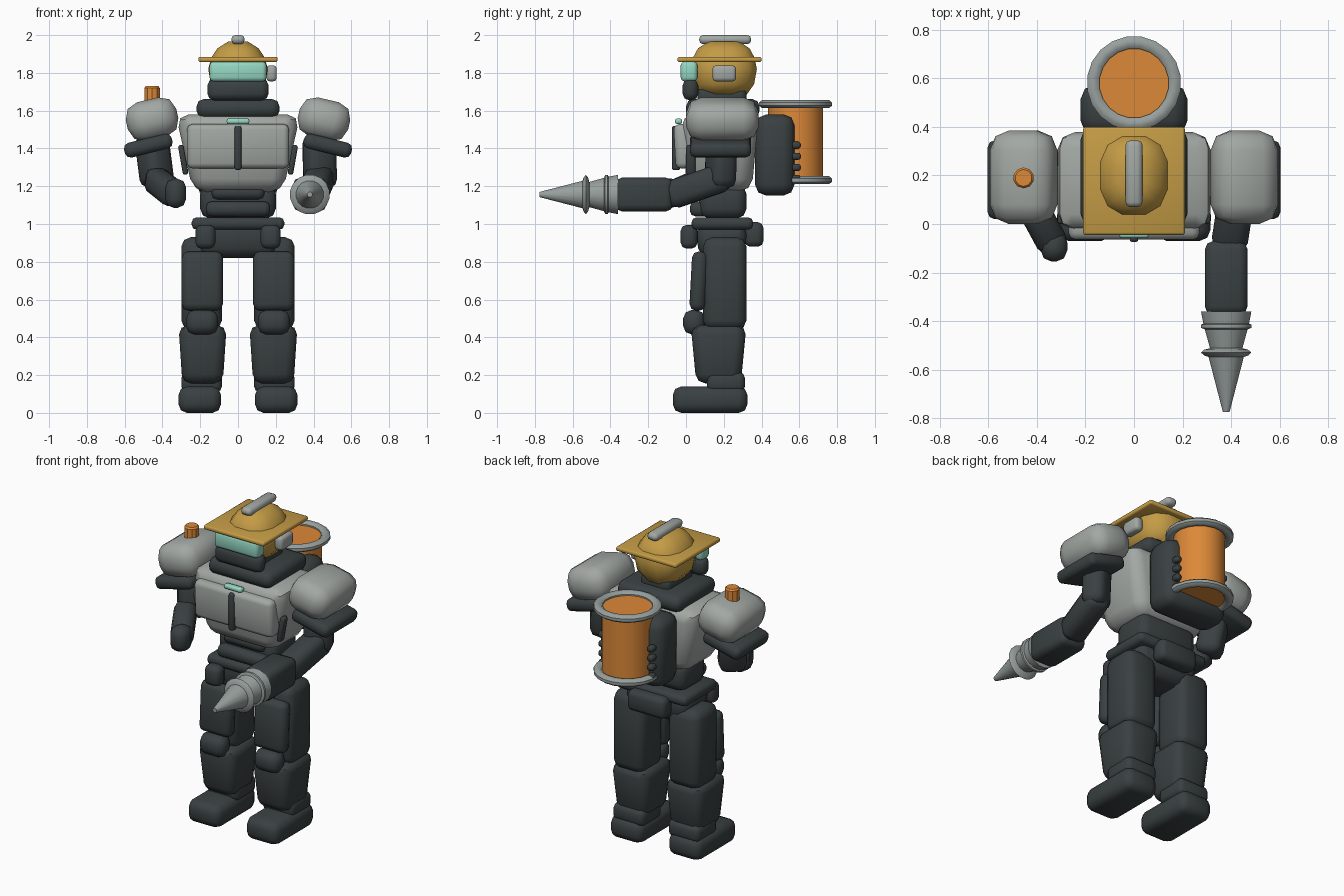
import bpy, bmesh, math
from mathutils import Vector, Matrix

cube = bpy.data.objects.get("Cube")
if cube:
    bpy.data.objects.remove(cube, do_unlink=True)


def material(name, r, g, b):
    m = bpy.data.materials.new(name)
    m.use_nodes = True
    m.diffuse_color = (r, g, b, 1)
    bsdf = m.node_tree.nodes["Principled BSDF"]
    bsdf.inputs["Base Color"].default_value = (r, g, b, 1)
    bsdf.inputs["Roughness"].default_value = 0.6
    return m


DARK = material("charcoal", 0.042, 0.052, 0.054)
GREY = material("light grey", 0.36, 0.39, 0.37)
STEEL = material("steel", 0.31, 0.35, 0.34)
GOLD = material("gold", 0.55, 0.33, 0.06)
ORANGE = material("orange", 0.72, 0.25, 0.04)
TEAL = material("teal", 0.30, 0.68, 0.54)


def finish(bm, name, mat, sharp=50):
    bmesh.ops.recalc_face_normals(bm, faces=bm.faces)
    for f in bm.faces:
        f.smooth = True
    mesh = bpy.data.meshes.new(name)
    bm.to_mesh(mesh)
    bm.free()
    mesh.set_sharp_from_angle(angle=math.radians(sharp))
    mesh.materials.append(mat)
    ob = bpy.data.objects.new(name, mesh)
    bpy.context.collection.objects.link(ob)
    return ob


def block(name, mat, x, y, z, bevel=0.03, rot=(0, 0, 0), taper=(1, 1)):
    """Bevelled box from (min, max) ranges; taper scales the bottom in x and y."""
    lo, hi = Vector((x[0], y[0], z[0])), Vector((x[1], y[1], z[1]))
    size = hi - lo
    bm = bmesh.new()
    bmesh.ops.create_cube(bm, size=1)
    for v in bm.verts:
        if v.co.z < 0:
            v.co.x *= taper[0]
            v.co.y *= taper[1]
        v.co = Matrix.Diagonal(size) @ v.co
    bmesh.ops.bevel(bm, geom=bm.edges[:], offset=min(bevel, 0.42 * min(size)),
                    segments=2, profile=0.5, affect='EDGES', clamp_overlap=True)
    ob = finish(bm, name, mat)
    ob.location = (lo + hi) / 2
    ob.rotation_euler = [math.radians(a) for a in rot]
    return ob


def limb(name, mat, start, end, wide, deep, bevel=0.045):
    """Bevelled box whose long axis runs from start to end."""
    a, b = Vector(start), Vector(end)
    n = (b - a).length / 2
    ob = block(name, mat, (-wide / 2, wide / 2), (-deep / 2, deep / 2), (-n, n), bevel)
    ob.rotation_euler = (b - a).to_track_quat('Z', 'Y').to_euler()
    ob.location = (a + b) / 2


def loft(name, mat, rings, sides, loc, rot=(0, 0, 0), power=1.0, sharp=50, closed=False):
    """Stack of rings (height, half width, half depth); closed joins last to first."""
    bm = bmesh.new()
    loops = []
    for h, rx, ry in rings:
        loop = []
        for i in range(sides):
            t = math.tau * (i + 0.5) / sides
            c, s = math.cos(t), math.sin(t)
            loop.append(bm.verts.new((rx * math.copysign(abs(c) ** power, c),
                                      ry * math.copysign(abs(s) ** power, s), h)))
        loops.append(loop)
    pairs = list(zip(loops, loops[1:]))
    if closed:
        pairs.append((loops[-1], loops[0]))
    else:
        bm.faces.new(loops[0])
        bm.faces.new(loops[-1])
    for a, b in pairs:
        for i in range(sides):
            j = (i + 1) % sides
            bm.faces.new((a[i], a[j], b[j], b[i]))
    ob = finish(bm, name, mat, sharp)
    ob.location = loc
    ob.rotation_euler = rot


def side_range(s, a, b):
    return tuple(sorted((s * a, s * b)))


# Head: helmet shell, square brim, crest, visor, jaw and ear unit
loft("helmet", GOLD, [(1.685, 0.10, 0.125), (1.74, 0.148, 0.165), (1.82, 0.162, 0.18),
                      (1.88, 0.146, 0.168), (1.93, 0.112, 0.14), (1.965, 0.055, 0.085)],
     12, (0, 0.2, 0), power=0.8)
block("helmet_brim", GOLD, (-0.21, 0.21), (-0.045, 0.4), (1.857, 1.885), 0.01)
block("helmet_crest", GREY, (-0.035, 0.035), (0.07, 0.345), (1.952, 2.0), 0.022)
block("visor", TEAL, (-0.15, 0.15), (-0.028, 0.06), (1.755, 1.86), 0.02)
block("jaw", DARK, (-0.162, 0.162), (-0.018, 0.065), (1.655, 1.768), 0.035)
block("neck", DARK, (-0.1, 0.1), (0.06, 0.32), (1.62, 1.72), 0.03)
block("ear_unit", GREY, (0.15, 0.205), (0.14, 0.265), (1.755, 1.84), 0.018)

# Torso, collar and chest plates
block("torso", GREY, (-0.33, 0.33), (-0.03, 0.385), (1.17, 1.58), 0.07, taper=(0.72, 0.82))
block("collar", DARK, (-0.22, 0.22), (0.0, 0.39), (1.56, 1.662), 0.04)
block("chest_plate", GREY, (-0.27, 0.27), (-0.06, 0.04), (1.295, 1.53), 0.028, rot=(3, 0, 0))
block("chest_bar", DARK, (-0.018, 0.018), (-0.075, -0.03), (1.285, 1.52), 0.012)
block("chest_light", TEAL, (-0.06, 0.06), (-0.058, -0.02), (1.53, 1.558), 0.01)

# Abdomen and hips
block("waist", DARK, (-0.2, 0.2), (0.07, 0.32), (1.03, 1.21), 0.05)
block("upper_belly_plate", DARK, (-0.14, 0.14), (0.04, 0.14), (1.13, 1.205), 0.03)
block("lower_belly_plate", DARK, (-0.17, 0.17), (0.02, 0.14), (1.04, 1.12), 0.03)
block("belt", DARK, (-0.245, 0.245), (0.03, 0.355), (0.97, 1.035), 0.025)
block("hips", DARK, (-0.215, 0.215), (0.045, 0.33), (0.82, 0.99), 0.05, taper=(0.95, 0.8))
block("rear_pouch", DARK, (-0.13, 0.13), (0.31, 0.41), (0.88, 1.01), 0.03)

# Backpack with the drum held upright behind it
block("backpack", DARK, (-0.22, 0.22), (0.365, 0.575), (1.15, 1.58), 0.06)
DRUM = (0, 0.58)
loft("drum", ORANGE, [(1.225, 0.147, 0.147), (1.635, 0.147, 0.147)], 24, (*DRUM, 0))
for name, z in (("upper_drum_rim", 1.635), ("lower_drum_rim", 1.232)):
    ring = []
    for i in range(8):
        t = math.tau * (i + 0.5) / 8
        r = 0.169 + 0.028 * math.cos(t)
        ring.append((0.023 * math.sin(t), r, r))
    loft(name, STEEL, ring, 20, (*DRUM, z), closed=True)

# Parts repeated on both sides
for s, side in ((1, "left"), (-1, "right")):
    def pair(name, mat, x, y, z, bevel=0.03, rot=(0, 0, 0), taper=(1, 1)):
        block(f"{side}_{name}", mat, side_range(s, *x), y, z, bevel,
              (rot[0], rot[1] * s, rot[2] * s), taper)

    pair("torso_vent", DARK, (0.275, 0.305), (0.0, 0.05), (1.26, 1.42), 0.012, (0, 10, 0))
    pair("shoulder", GREY, (0.318, 0.592), (0.0, 0.385), (1.45, 1.66), 0.08, (0, 13, 0))
    pair("arm_plate", DARK, (0.345, 0.605), (0.02, 0.345), (1.375, 1.455), 0.03, (0, 14, 0))
    pair("belt_pouch", DARK, (0.12, 0.225), (-0.028, 0.06), (0.87, 0.995), 0.03)
    for i in range(4):
        z = 1.24 + 0.059 * i
        pair(f"backpack_stud_{i + 1}", DARK, (0.15, 0.19), (0.555, 0.608),
             (z - 0.019, z + 0.019), 0.014)

    # Leg
    pair("thigh", DARK, (0.085, 0.3), (0.09, 0.32), (0.44, 0.93), 0.05)
    pair("thigh_plate", DARK, (0.08, 0.298), (0.025, 0.11), (0.54, 0.855), 0.04, (-3, 0, 0))
    pair("knee", DARK, (0.105, 0.275), (-0.015, 0.1), (0.415, 0.545), 0.045)
    pair("shin", DARK, (0.06, 0.315), (0.025, 0.32), (0.155, 0.465), 0.05, taper=(0.84, 0.8))
    pair("ankle", DARK, (0.085, 0.3), (0.11, 0.312), (0.11, 0.215), 0.03)
    pair("foot", DARK, (0.09, 0.315), (-0.07, 0.325), (0.0, 0.14), 0.045)

# Right arm with a closed hand, and a signal cap on the shoulder
limb("right_upper_arm", DARK, (-0.46, 0.19, 1.47), (-0.425, 0.15, 1.2), 0.16, 0.15)
limb("right_forearm", DARK, (-0.45, 0.13, 1.245), (-0.325, -0.1, 1.145), 0.13, 0.14)
block("right_hand", DARK, (-0.385, -0.275), (-0.155, -0.03), (1.085, 1.24), 0.05)
loft("shoulder_cap", ORANGE, [(1.63, 0.043, 0.043), (1.72, 0.043, 0.043),
                              (1.73, 0.035, 0.035)], 10, (-0.455, 0.19, 0), sharp=30)

# Left arm reaching forward into the drill
limb("left_upper_arm", DARK, (0.43, 0.19, 1.47), (0.435, 0.18, 1.19), 0.17, 0.14)
limb("left_forearm", DARK, (0.44, 0.22, 1.255), (0.39, -0.1, 1.145), 0.15, 0.15)
block("drill_sleeve", DARK, (0.292, 0.468), (-0.375, -0.07), (1.067, 1.245), 0.035)
PROFILE = [(0.36, 0.106), (0.41, 0.096), (0.415, 0.106), (0.428, 0.106), (0.434, 0.09),
           (0.512, 0.068), (0.518, 0.092), (0.53, 0.106), (0.542, 0.092), (0.548, 0.074),
           (0.775, 0.014)]
loft("drill", STEEL, [(h, r, r) for h, r in PROFILE], 16, (0.38, 0, 1.156),
     (math.pi / 2, 0, 0), sharp=35)
